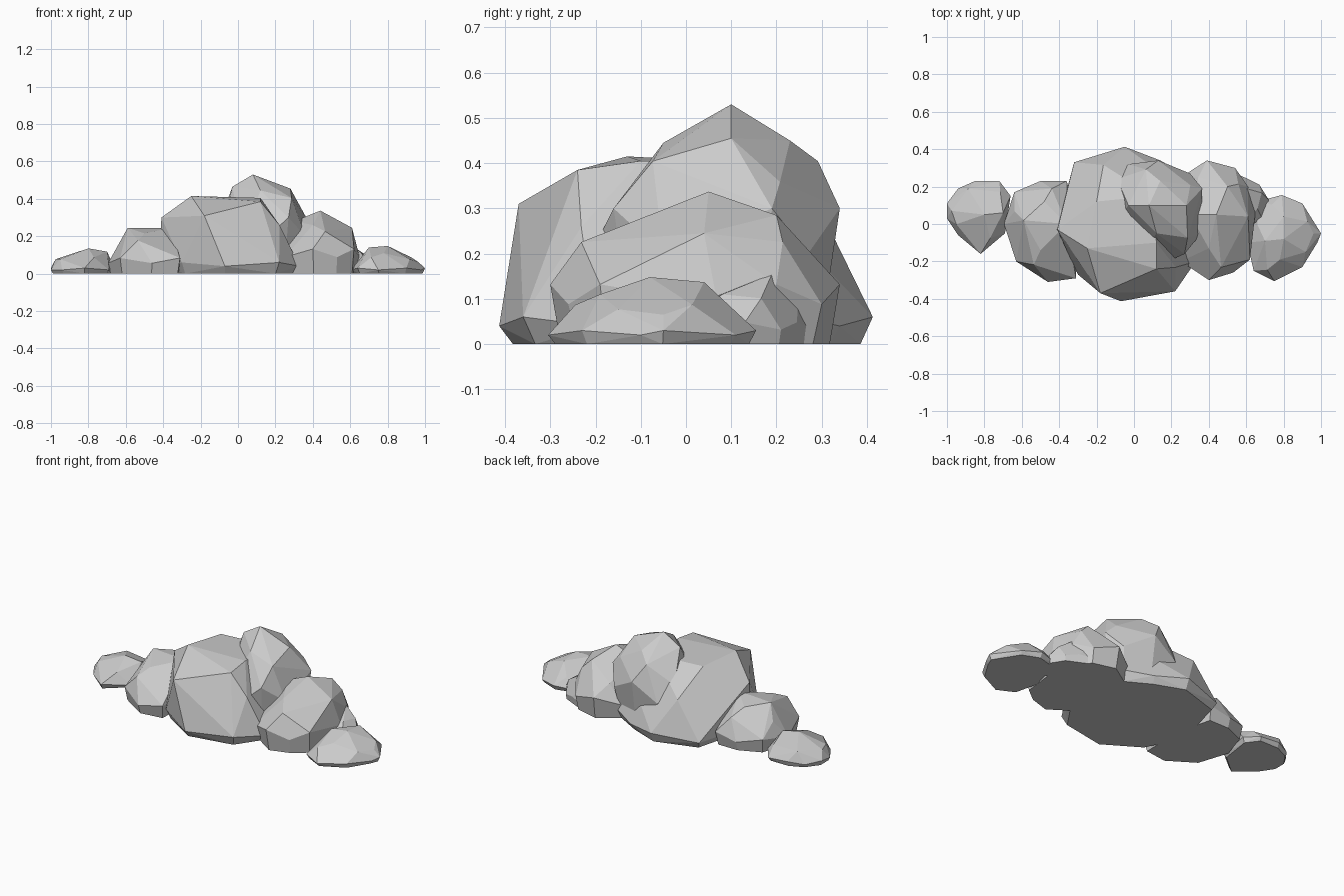
import bpy, bmesh
from mathutils import Vector

if "Cube" in bpy.data.objects:
    bpy.data.objects.remove(bpy.data.objects["Cube"])


def boulder(name, outline, crown, belly, base=0.0, inset=0.93, level=0.6, draw=0.84):
    """Convex faceted stone: inset foot, widest outline, shoulder ring, crown points."""
    pts = [Vector((x, y)) for x, y in outline]
    mid = sum(pts, Vector((0, 0))) / len(pts)
    top = sum(c[2] for c in crown) / len(crown)
    shoulder = belly + (top - belly) * level
    bm = bmesh.new()
    for i, p in enumerate(pts):
        # alternate belly height for irregular facets
        bm.verts.new((p.x, p.y, belly * (1.2 if i % 2 else 0.8)))
        f = mid + (p - mid) * inset
        bm.verts.new((f.x, f.y, base))
        if i % 2 == 0:
            q = (p + pts[(i + 1) % len(pts)]) / 2
            s = mid + (q - mid) * draw
            bm.verts.new((s.x, s.y, shoulder * (1.06 if i % 4 else 0.94)))
    for c in crown:
        bm.verts.new(c)
    res = bmesh.ops.convex_hull(bm, input=bm.verts[:])
    junk = {g for g in res["geom_interior"] + res["geom_unused"]
            if isinstance(g, bmesh.types.BMVert)}
    bmesh.ops.delete(bm, geom=list(junk), context='VERTS')
    bmesh.ops.dissolve_limit(bm, angle_limit=0.12, verts=bm.verts[:], edges=bm.edges[:])
    bmesh.ops.recalc_face_normals(bm, faces=bm.faces[:])
    me = bpy.data.meshes.new(name)
    bm.to_mesh(me)
    bm.free()
    ob = bpy.data.objects.new(name, me)
    bpy.context.collection.objects.link(ob)
    return ob


# small stone at the far left
boulder("far_left_stone",
        [(-1, .03), (-1, .11), (-.94, .19), (-.85, .23), (-.72, .23), (-.66, .15),
         (-.69, -.05), (-.82, -.16), (-.94, -.06)],
        [(-.8, .05, .135), (-.89, .07, .108), (-.7, .06, .118)], .025)

# medium stone on the left
boulder("left_stone",
        [(-.695, 0), (-.64, .17), (-.5, .23), (-.36, .23), (-.3, 0), (-.31, -.29),
         (-.46, -.31), (-.63, -.2)],
        [(-.59, .02, .245), (-.36, 0, .245), (-.5, -.14, .215), (-.48, .12, .225)], .07)

# large central stone with a steep front
boulder("main_stone",
        [(-.415, -.03), (-.35, .17), (-.32, .33), (-.05, .413), (.14, .34), (.3, .25),
         (.33, -.2), (.22, -.36), (-.07, -.413), (-.3, -.27)],
        [(-.18, -.37, .31), (.12, -.24, .385), (-.25, -.13, .415), (.12, -.1, .405),
         (-.2, .12, .4), (-.41, -.03, .3), (.1, .15, .4)], .05)

# tall stone leaning on the main one
boulder("peak_stone",
        [(-.09, .02), (-.09, .24), (-.03, .32), (.13, .34), (.3, .27), (.365, .19),
         (.36, -.05), (.27, -.16), (.16, -.21), (0, -.05)],
        [(.08, .1, .53), (.28, .1, .455), (.14, .23, .45), (.12, -.05, .445),
         (-.03, .1, .465)], .25, base=.05, inset=.85)

# medium stone on the right
boulder("right_stone",
        [(.25, .25), (.39, .34), (.54, .30), (.61, .2), (.65, .07), (.62, -.19),
         (.53, -.26), (.4, -.3), (.25, -.2)],
        [(.44, .05, .337), (.61, .04, .245), (.5, .2, .285), (.4, -.13, .26),
         (.3, .05, .28)], .11)

# low filler stone behind the right side
boulder("back_right_stone",
        [(.5, .29), (.6, .245), (.67, .21), (.72, .13), (.7, 0), (.5, 0)],
        [(.6, .19, .155), (.66, .08, .11)], .04)

# small stone at the far right
boulder("far_right_stone",
        [(.66, .12), (.79, .155), (.9, .11), (1, -.05), (.98, -.1), (.9, -.23),
         (.75, -.305), (.64, -.25), (.605, -.1)],
        [(.7, -.09, .14), (.8, -.08, .148), (.8, .04, .137), (.78, -.19, .11),
         (.96, -.05, .065)], .025)
